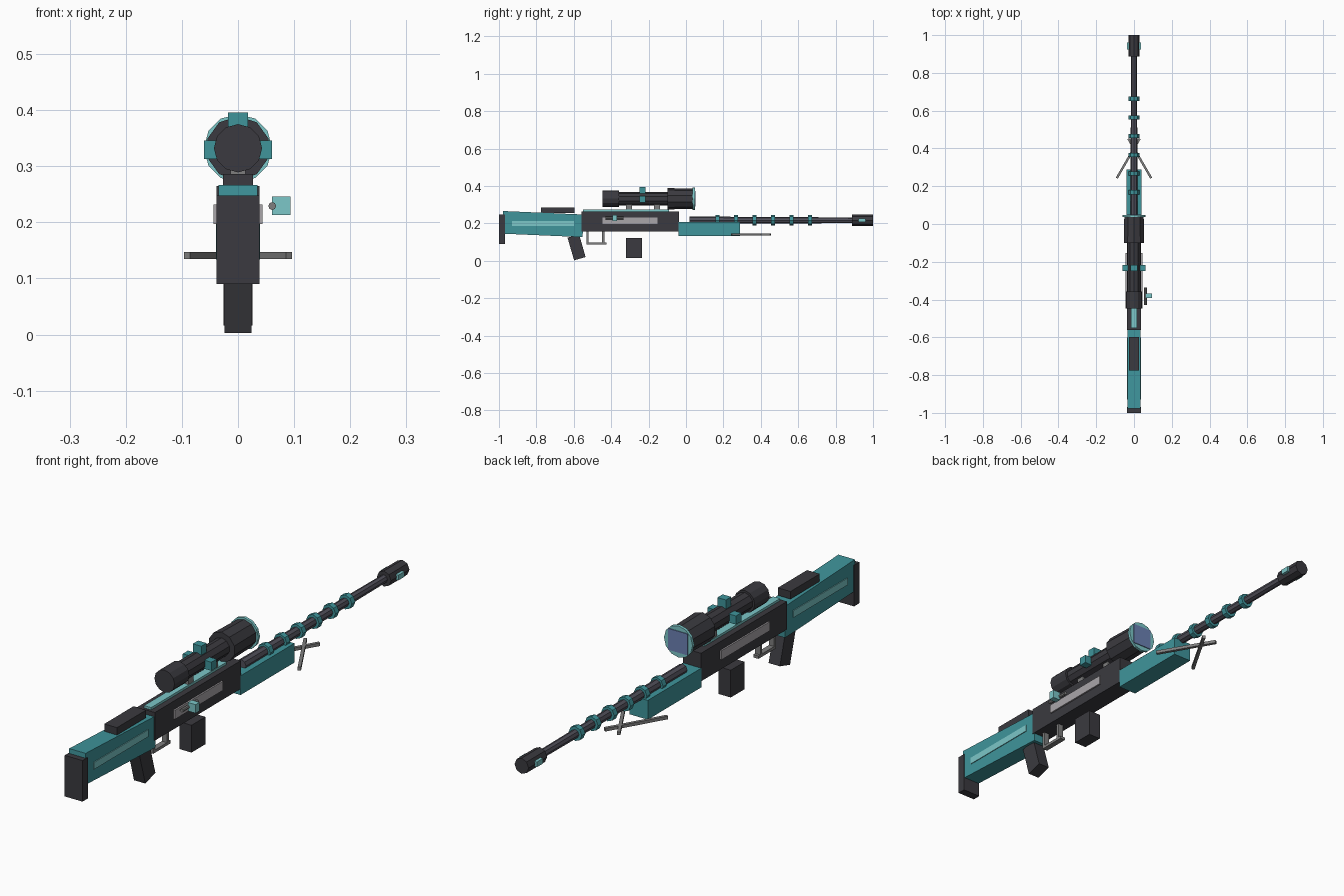
import bpy
from math import radians, atan2, hypot
from mathutils import Vector

if "Cube" in bpy.data.objects:
    bpy.data.objects.remove(bpy.data.objects["Cube"])


def material(name, r, g, b):
    m = bpy.data.materials.new(name)
    m.use_nodes = True
    m.diffuse_color = (r, g, b, 1)
    m.node_tree.nodes["Principled BSDF"].inputs["Base Color"].default_value = (r, g, b, 1)
    return m


TEAL = material("teal", .05, .30, .33)
PALE = material("pale teal", .20, .57, .58)
DARK = material("charcoal", .043, .042, .05)
STEEL = material("dark steel", .08, .077, .10)
GREY = material("mid grey", .21, .21, .21)
SILVER = material("light grey", .40, .38, .40)
LENS = material("lens blue", .15, .22, .45)


def finish(name, mat):
    ob = bpy.context.object
    ob.name = ob.data.name = name
    ob.data.materials.append(mat)
    return ob


def box(name, mat, x, y, z, rot=(0, 0, 0)):
    """Box from (low, high) ranges on each axis, turned about its centre."""
    centre = [(a + b) / 2 for a, b in (x, y, z)]
    bpy.ops.mesh.primitive_cube_add(size=1, location=centre, rotation=rot)
    ob = finish(name, mat)
    ob.scale = [b - a for a, b in (x, y, z)]
    return ob


def rod(name, mat, y0, y1, z, r0, r1=None, x=0, sides=8):
    """Flat-sided cylinder or cone frustum lying along y."""
    bpy.ops.mesh.primitive_cone_add(
        vertices=sides, radius1=r0, radius2=r1 or r0, depth=y1 - y0,
        location=(x, (y0 + y1) / 2, z), rotation=(radians(-90), 0, 0))
    return finish(name, mat)


def pair(name, mat, x, y, z):
    """Mirrored boxes on both sides."""
    box("left_" + name, mat, x, y, z)
    box("right_" + name, mat, (-x[1], -x[0]), y, z)


def half(w):
    return (-w, w)


# Stock
box("butt_pad", DARK, half(.038), (-1, -.968), (.09, .248))
box("stock", TEAL, half(.035), (-.98, -.55), (.136, .257), (radians(-2.5), 0, 0))
pair("stock_stripe", PALE, (.033, .038), (-.93, -.60), (.187, .214))
box("cheek_rest", DARK, half(.027), (-.775, -.597), (.257, .286))
box("grip", DARK, half(.024), (-.617, -.553), (.009, .135), (radians(16), 0, 0))

# Receiver
box("receiver", DARK, half(.038), (-.56, -.037), (.157, .265))
pair("side_panel", SILVER, (.036, .044), (-.447, -.153), (.197, .232))
box("top_rail", PALE, half(.015), (-.55, -.09), (.262, .274))
box("magazine", DARK, half(.026), (-.32, -.235), (.016, .121))

# Trigger guard
box("guard_bar", GREY, half(.011), (-.532, -.425), (.088, .099))
for name, y in (("rear_guard_post", -.527), ("front_guard_post", -.442)):
    box(name, GREY, half(.011), (y - .006, y + .006), (.095, .16))

# Bolt handle
rod("bolt_rod", GREY, -.43, -.335, .229, .007, x=.061)
box("bolt_knob", PALE, (.061, .094), (-.392, -.368), (.213, .246))

# Scope
SZ = .332
rod("scope_tube", DARK, -.38, -.08, SZ, .035, sides=10)
rod("eyepiece", DARK, -.447, -.357, SZ, .043, sides=12)
rod("objective", DARK, -.1, .038, SZ, .057, .054, sides=10)
rod("front_ring", PALE, .036, .047, SZ, .061, sides=12)
box("lens", LENS, half(.041), (.045, .05), (SZ - .041, SZ + .041))
box("top_turret", TEAL, half(.018), (-.249, -.217), (.36, .396))
pair("side_turret", TEAL, (.03, .061), (-.249, -.217), (.313, .346))
for name, y in (("rear_mount", -.305), ("front_mount", -.155)):
    box(name, GREY, half(.013), (y - .015, y + .015), (.27, .305))

# Forend and barrel
BZ = .217
box("forend", TEAL, half(.039), (-.04, .288), (.134, .208))
rod("barrel", STEEL, .02, .9, BZ, .02, .015)
for i in range(6):
    y = .168 + i * .099
    rod(f"barrel_ring_{i + 1}", TEAL, y - .011, y + .011, BZ, .028)
rod("muzzle_brake", DARK, .888, 1, BZ, .03)
pair("muzzle_port", PALE, (.02, .037), (.923, .96), (.207, .227))

# Crossed bipod legs
for side, s in (("left", 1), ("right", -1)):
    a, b = Vector((s * .091, .243, .141)), Vector((-s * .03, .452, .141))
    d = b - a
    mid, length = (a + b) / 2, hypot(d.x, d.y)
    box(side + "_bipod_leg", GREY, (mid.x - .006, mid.x + .006),
        (mid.y - length / 2, mid.y + length / 2), (.135, .147),
        (0, 0, atan2(-d.x, d.y)))
